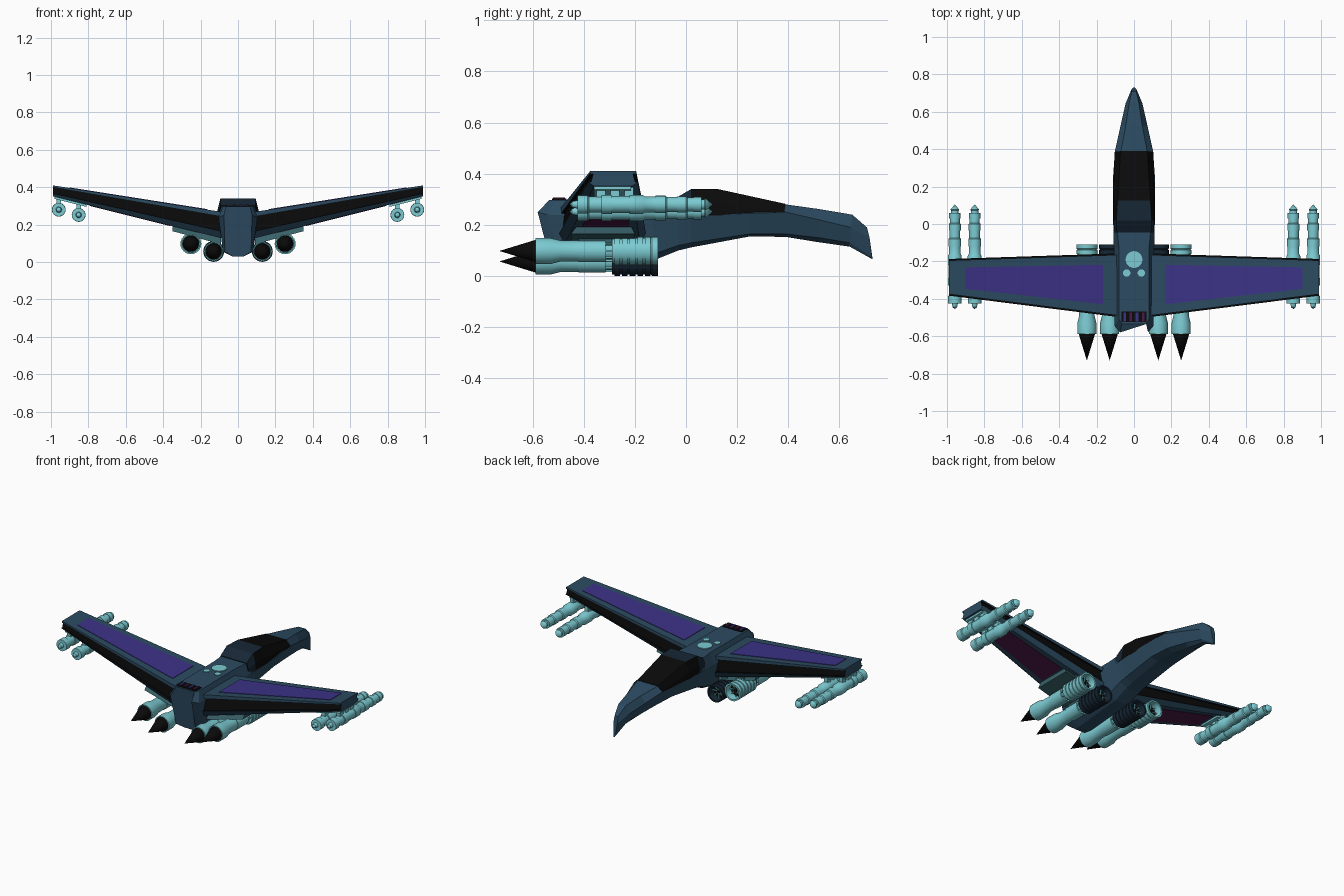
import bpy, bmesh, math
from mathutils import Vector

if "Cube" in bpy.data.objects:
    bpy.data.objects.remove(bpy.data.objects["Cube"])


def material(name, r, g, b):
    m = bpy.data.materials.new(name)
    m.diffuse_color = (r, g, b, 1)
    m.use_nodes = True
    m.node_tree.nodes["Principled BSDF"].inputs["Base Color"].default_value = m.diffuse_color
    return m


BLUE = material("hull_blue", .025, .07, .12)
NAVY = material("navy", .008, .02, .035)
BLACK = material("black", .003, .003, .003)
CYAN = material("cyan", .2, .6, .65)
TEAL = material("dark_teal", .04, .12, .14)
PURPLE = material("purple", .045, .032, .24)
MAGENTA = material("magenta", .07, .01, .06)


def finish(name, bm, mats, mirror=False, smooth=False):
    bmesh.ops.recalc_face_normals(bm, faces=bm.faces)
    me = bpy.data.meshes.new(name)
    bm.to_mesh(me)
    bm.free()
    for m in mats:
        me.materials.append(m)
    ob = bpy.data.objects.new(name, me)
    bpy.context.collection.objects.link(ob)
    if mirror:
        ob.modifiers.new("Mirror", 'MIRROR').use_mirror_merge = False
    if smooth:
        bpy.ops.object.select_all(action='DESELECT')
        ob.select_set(True)
        bpy.context.view_layer.objects.active = ob
        bpy.ops.object.shade_smooth_by_angle(angle=math.radians(35))
    return ob


def loft(name, rings, mats, pick=lambda i, j: 0, mirror=False):
    """Skin a list of equal-length closed rings; pick(ring, side) gives the material slot."""
    bm = bmesh.new()
    vs = [[bm.verts.new(p) for p in r] for r in rings]
    n = len(rings[0])
    for i in range(len(vs) - 1):
        for j in range(n):
            k = (j + 1) % n
            f = bm.faces.new((vs[i][j], vs[i][k], vs[i + 1][k], vs[i + 1][j]))
            f.material_index = pick(i, j)
    bm.faces.new(vs[0])
    bm.faces.new(vs[-1])
    return finish(name, bm, mats, mirror)


def both_sides(half):
    """Half cross-section of (y, halfwidth, z) from bottom to top -> full ring."""
    return [(w, y, z) for y, w, z in half] + [(-w, y, z) for y, w, z in reversed(half)]


def lathe(name, profile, x, z, mat, mirror=True, sides=24):
    """Revolve (y, radius) pairs about an axis parallel to y."""
    bm = bmesh.new()
    vs = [bm.verts.new((x, y, z + r)) for y, r in profile]
    es = [bm.edges.new(p) for p in zip(vs, vs[1:])]
    bmesh.ops.spin(bm, geom=vs + es, cent=(x, 0, z), axis=(0, 1, 0),
                   angle=2 * math.pi, steps=sides, use_duplicate=False)
    bmesh.ops.remove_doubles(bm, verts=bm.verts, dist=1e-5)
    return finish(name, bm, [mat], mirror, True)


def box(name, x, y, z, mat, mirror=False):
    rings = [[(x[0], b, c) for b, c in ((y[0], z[0]), (y[1], z[0]), (y[1], z[1]), (y[0], z[1]))],
             [(x[1], b, c) for b, c in ((y[0], z[0]), (y[1], z[0]), (y[1], z[1]), (y[0], z[1]))]]
    return loft(name, rings, [mat], mirror=mirror)


# Fuselage: sheared tail, deck, cockpit sill, drooping beak
body = [
    [(-.50, .03, .03), (-.53, .07, .055), (-.58, .075, .25), (-.535, .065, .297)],
    [(-.46, .03, .03), (-.48, .08, .055), (-.545, .104, .24), (-.51, .08, .298)],
    [(-.13, .03, .06), (-.13, .08, .085), (-.13, .108, .23), (-.13, .08, .30)],
    [(-.03, .03, .10), (-.03, .08, .12), (-.03, .11, .235), (-.03, .09, .298)],
    [(.02, .03, .112), (.02, .08, .13), (.02, .112, .235), (.02, .10, .245)],
    [(.25, .03, .155), (.25, .08, .165), (.25, .112, .245), (.25, .10, .25)],
    [(.39, .03, .153), (.39, .072, .165), (.39, .102, .25), (.39, .07, .28)],
    [(.52, .02, .132), (.52, .05, .15), (.52, .073, .22), (.52, .045, .262)],
    [(.64, .012, .115), (.64, .026, .13), (.645, .045, .19), (.65, .025, .24)],
    [(.73, .003, .065), (.728, .006, .075), (.718, .014, .15), (.708, .012, .19)],
]
loft("fuselage", [both_sides(s) for s in body], [BLUE])

# Canopy: black glass with a darker blue roof frame at the rear
canopy = [
    [(-.045, .105, .24), (-.045, .104, .27), (-.045, .092, .302)],
    [(.02, .112, .237), (.02, .109, .28), (.02, .094, .34)],
    [(.125, .113, .237), (.125, .109, .28), (.125, .088, .34)],
    [(.385, .104, .249), (.385, .101, .256), (.39, .072, .282)],
]
loft("canopy", [both_sides(s) for s in canopy], [BLACK, NAVY],
     lambda i, j: 1 if i == 0 or (i == 1 and j == 2) else 0)


# Wings: grooved black bands along leading and trailing edges
def wing_at(x):
    t = (x - .08) / .91
    mix = lambda a, b: a + (b - a) * t
    return mix(-.165, -.195), mix(-.49, -.375), mix(.267, .41), mix(.125, .352)


def wing_ring(x):
    lead, trail, top, bot = wing_at(x)
    h, d = top - bot, .012
    a, b = top - .18 * h, bot + .27 * h
    return [(x, lead, top), (x, lead, a), (x, lead - d, a), (x, lead - d + .008, b), (x, lead + .008, b),
            (x, lead - .015, bot), (x, trail + .015, bot), (x, trail - .008, b), (x, trail + d - .008, b),
            (x, trail + d, a), (x, trail, a), (x, trail, top)]


loft("wing", [wing_ring(.08), wing_ring(.99)], [BLUE, BLACK],
     lambda i, j: 1 if j in (1, 2, 3, 7, 8, 9) else 0, True)


# Coloured wing panels
def panel(name, x0, x1, inset0, inset1, upper, mat):
    rings = []
    for x, inset in ((x0, inset0), (x1, inset1)):
        lead, trail, top, bot = wing_at(x)
        z = top if upper else bot
        l, t = lead - inset, trail + inset
        rings.append([(x, l, z - .003), (x, t, z - .003), (x, t, z + .003), (x, l, z + .003)])
    loft(name, rings, [mat], mirror=True)


panel("wing_top_panel", .165, .90, .05, .04, True, PURPLE)
panel("wing_bottom_panel", .36, .79, .05, .04, False, MAGENTA)

# Engine mounting plate below each wing root
rings = []
for x, z in ((.09, .095), (.35, .165)):
    top = wing_at(x)[3] + .012
    rings.append([(x, -.20, z), (x, -.45, z), (x, -.42, top), (x, -.22, top)])
loft("engine_mount", rings, [TEAL], mirror=True)

# Engines: ribbed intake, body, flared nozzle, black exhaust cone
for label, x, z, intake_mat in (("inner", .13, .057, NAVY), ("outer", .252, .098, CYAN)):
    ribs = [(-.29, .03), (-.29, .05)]
    for k in range(5):
        y = -.28 + k * .03
        ribs += [(y, .051), (y, .056), (y + .022, .056), (y + .022, .051)]
    ribs += [(-.132, .056), (-.11, .056), (-.11, .046), (-.16, .043), (-.16, 0)]
    lathe(label + "_intake", ribs, x, z, intake_mat)
    lathe(label + "_intake_fan", [(-.157, .042), (-.155, .015), (-.13, 0)], x, z, BLACK)
    lathe(label + "_engine_body",
          [(-.28, .034), (-.315, .034), (-.315, .044), (-.42, .044), (-.42, .041), (-.49, .041),
           (-.53, .051), (-.588, .051), (-.588, .045), (-.55, .043), (-.55, 0)], x, z, CYAN)
    lathe(label + "_exhaust_cone", [(-.56, .043), (-.59, .043), (-.73, 0)], x, z, BLACK)
    # Fan blades and bars around the neck
    for k in range(8):
        a = k * math.pi / 4
        u, v = Vector((math.cos(a), 0, math.sin(a))), Vector((-math.sin(a), 0, math.cos(a)))
        c = Vector((x, 0, z))
        for part, r0, r1, y0, y1 in (("blade", .012, .044, -.15, -.145), ("neck_bar", .03, .042, -.32, -.285)):
            ends = [[c + u * r + v * s + Vector((0, y, 0)) for s, y in
                     ((-.003, y0), (.003, y0), (.003, y1), (-.003, y1))] for r in (r0, r1)]
            loft(label + "_" + part, ends, [CYAN], mirror=True)
    top = wing_at(x)[3] + .01
    box(label + "_engine_strut", (x - .02, x + .02), (-.42, -.2), (z + .03, top), TEAL, True)

# Missiles hung under the wing tips
missile = [(-.455, 0), (-.445, .012), (-.425, .016), (-.425, .036), (-.385, .036), (-.38, .031), (-.33, .031),
           (-.33, .037), (-.29, .037), (-.29, .033), (-.22, .033), (-.22, .037), (-.17, .037), (-.16, .031),
           (-.12, .031), (-.12, .034), (-.08, .034), (-.075, .029), (-.035, .029), (-.035, .032), (.0, .032),
           (.005, .027), (.03, .027), (.03, .03), (.06, .03), (.06, .02), (.072, .02), (.077, .024), (.105, 0)]
for label, x, z in (("inner", .852, .252), ("outer", .958, .28)):
    lathe(label + "_missile", missile, x, z, CYAN)
    for k in range(3):
        y = -.35 + k * .055
        box(label + "_missile_hanger", (x - .012, x + .012), (y, y + .035),
            (z + .025, wing_at(x)[3] + .008), CYAN, True)
rings = []
for x in (.81, .98):
    z = wing_at(x)[3]
    rings.append([(x, -.215, z - .012), (x, -.36, z - .012), (x, -.36, z + .004), (x, -.215, z + .004)])
loft("missile_rail", rings, [CYAN], mirror=True)


# Deck discs
def disc(name, x, y, r, mirror):
    rings = [[(x + r * math.cos(a), y + r * math.sin(a), z) for a in
              [k * math.pi / 12 for k in range(24)]] for z in (.29, .304)]
    loft(name, rings, [CYAN], mirror=mirror)


disc("deck_disc_large", 0, -.19, .045, False)
disc("deck_disc_small", .039, -.262, .02, True)

# Rear deck vent with alternating coloured slats
box("vent_base", (-.068, .068), (-.525, -.468), (.285, .303), BLACK)
for k in range(4):
    x = -.05 + k * .033
    box("vent_slat", (x - .007, x + .007), (-.52, -.473), (.295, .307), MAGENTA if k % 2 else PURPLE)
